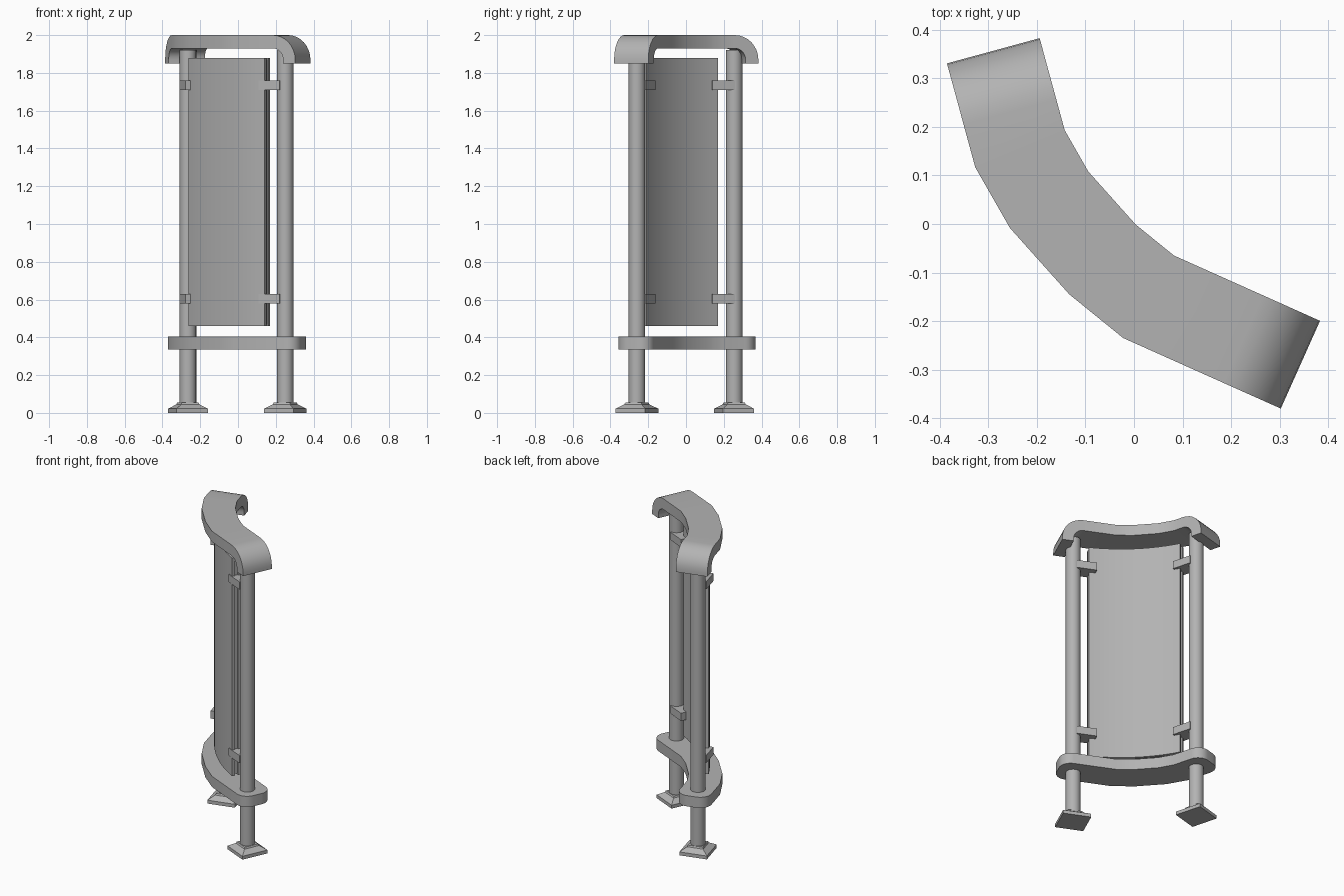
import bpy, math
from mathutils import Vector

cube = bpy.data.objects.get("Cube")
if cube:
    bpy.data.objects.remove(cube)

grey = bpy.data.materials.new("grey_metal")
grey.use_nodes = True
grey.diffuse_color = (0.45, 0.45, 0.45, 1)
grey.node_tree.nodes["Principled BSDF"].inputs["Base Color"].default_value = (0.45, 0.45, 0.45, 1)


def finish(obj):
    obj.data.materials.append(grey)
    bpy.ops.object.select_all(action='DESELECT')
    obj.select_set(True)
    bpy.context.view_layer.objects.active = obj
    bpy.ops.object.mode_set(mode='EDIT')
    bpy.ops.mesh.select_all(action='SELECT')
    bpy.ops.mesh.normals_make_consistent(inside=False)
    bpy.ops.object.mode_set(mode='OBJECT')
    bpy.ops.object.shade_smooth_by_angle(angle=math.radians(25))


def loft(name, sections):
    """Skin a row of equal cross-sections and close both ends."""
    n = len(sections[0])
    verts = [p for s in sections for p in s]
    faces = [[i * n + j, i * n + (j + 1) % n, (i + 1) * n + (j + 1) % n, (i + 1) * n + j]
             for i in range(len(sections) - 1) for j in range(n)]
    faces += [list(range(n))[::-1], list(range(len(verts) - n, len(verts)))]
    mesh = bpy.data.meshes.new(name)
    mesh.from_pydata(verts, [], faces)
    obj = bpy.data.objects.new(name, mesh)
    bpy.context.collection.objects.link(obj)
    finish(obj)


def at(p, z):
    return Vector((p.x, p.y, z))


def side(d):
    return Vector((-d.y, d.x))


# Shared bent plan path of the canopy and the lower shelf
path = [Vector(p) for p in ((-0.29, 0.357), (-0.235, 0.155), (-0.175, 0.05),
                            (-0.065, -0.073), (0.03, -0.15), (0.343, -0.29))]
HALF = 0.099
dir_a = (path[0] - path[1]).normalized()
dir_b = (path[-1] - path[-2]).normalized()


def middle_stations():
    """Inner path points with mitred side vectors."""
    out = []
    for a, b, c in zip(path, path[1:], path[2:]):
        d1, d2 = (b - a).normalized(), (c - b).normalized()
        m = (side(d1) + side(d2)).normalized()
        out.append((b, m * (HALF / m.dot(side(d1)))))
    return out


def strip(p, w, bottom, top, q=None):
    q = q or p
    return [at(q - w, bottom), at(q + w, bottom), at(p + w, top), at(p - w, top)]


# Canopy: flat middle with both ends rolled downwards
R_OUT, R_IN, TOP = 0.13, 0.06, 2.0


def rolled_end(end, d, w):
    start, zc = end - d * R_OUT, TOP - R_OUT
    out = []
    for k in range(9):
        a = math.pi / 2 * k / 8
        out.append(strip(start + d * R_OUT * math.sin(a), w, zc + R_IN * math.cos(a),
                         zc + R_OUT * math.cos(a), start + d * R_IN * math.sin(a)))
    out.append(strip(end, w, 1.85, 1.85, start + d * R_IN))
    return out


w_a, w_b = side(-dir_a) * HALF, side(dir_b) * HALF
flat = [strip(p, w, TOP - R_OUT + R_IN, TOP) for p, w in middle_stations()]
loft("canopy", rolled_end(path[0], dir_a, w_a)[::-1] + flat + rolled_end(path[-1], dir_b, w_b))

# Lower shelf: same plan with rounded corners
CORNER = 0.07


def rounded_end(end, d, w):
    out = []
    for k in range(8):
        a = math.pi / 2 * k / 7
        half = HALF - CORNER + CORNER * math.cos(a)
        out.append(strip(end - d * CORNER * (1 - math.sin(a)), w * (half / HALF), 0.335, 0.405))
    return out


flat = [strip(p, w, 0.335, 0.405) for p, w in middle_stations()]
loft("lower_shelf", rounded_end(path[0], dir_a, w_a)[::-1] + flat + rounded_end(path[-1], dir_b, w_b))

# Posts, feet and panel clamps at each end
for label, post, d in (("left", Vector((0.25, -0.26)), dir_b),
                       ("right", Vector((-0.265, 0.255)), dir_a)):
    bpy.ops.mesh.primitive_cylinder_add(vertices=20, radius=0.044, depth=1.91,
                                        location=(post.x, post.y, 0.965))
    bpy.context.object.name = label + "_post"
    finish(bpy.context.object)

    s = side(d)
    foot = []
    for half, z in ((0.086, 0), (0.086, 0.022), (0.05, 0.045), (0.046, 0.055)):
        foot.append([at(post + d * half * i + s * half * j, z)
                     for i, j in ((-1, -1), (1, -1), (1, 1), (-1, 1))])
    loft(label + "_foot", foot)

    for level, z in (("lower", 0.605), ("upper", 1.735)):
        loft(f"{label}_{level}_clamp",
             [strip(post - d * t, s * 0.049, z - 0.025, z + 0.025) for t in (0.01, 0.133)])

# Curved display panel: two sheets around a slightly recessed core
CENTRE = Vector((0.617, 0.617))


def curved_sheet(name, r_in, r_out, half_angle, z0, z1):
    sections = []
    for k in range(13):
        a = math.radians(225 + half_angle * (k / 6 - 1))
        ray = Vector((math.cos(a), math.sin(a)))
        sections.append([at(CENTRE + ray * r, z) for r, z in
                         ((r_in, z0), (r_out, z0), (r_out, z1), (r_in, z1))])
    loft(name, sections)


curved_sheet("outer_panel_sheet", 0.982, 1.0, 16.6, 0.46, 1.88)
curved_sheet("inner_panel_sheet", 0.943, 0.961, 16.6, 0.46, 1.88)
curved_sheet("panel_core", 0.961, 0.982, 16.1, 0.468, 1.872)
